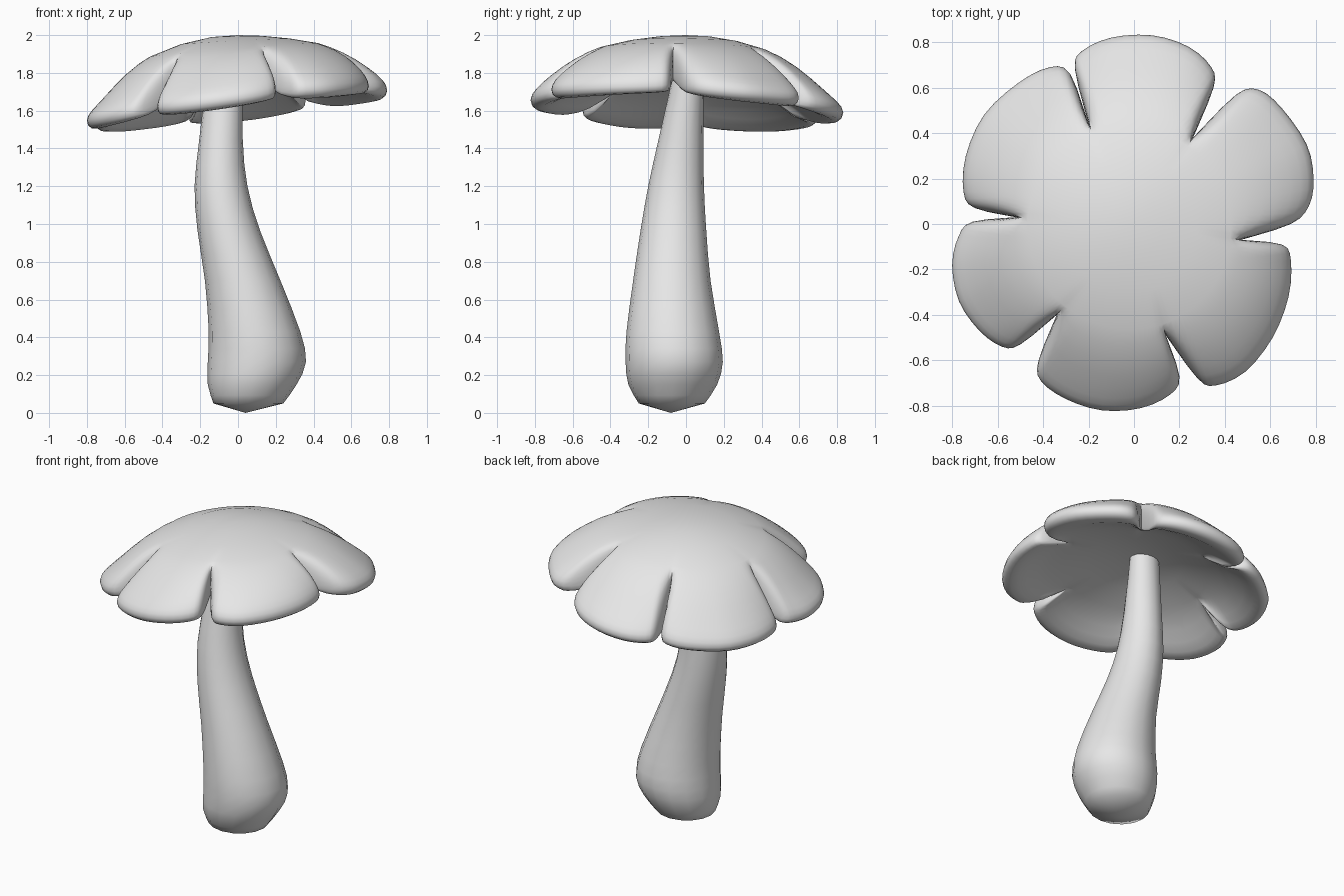
import bpy
import math
from mathutils import Vector

cube = bpy.data.objects.get("Cube")
if cube:
    bpy.data.objects.remove(cube, do_unlink=True)

# One plain material
grey = bpy.data.materials.new("plain grey")
grey.use_nodes = True
colour = (0.8, 0.8, 0.8, 1)
grey.diffuse_color = colour
grey.node_tree.nodes["Principled BSDF"].inputs["Base Color"].default_value = colour


def smooth_path(points, steps):
    """Catmull-Rom curve through points of any dimension."""
    points = [Vector(p) for p in points]
    ends = [points[0]] + points + [points[-1]]
    path = []
    for a, b, c, d in zip(ends, ends[1:], ends[2:], ends[3:]):
        for i in range(steps):
            t = i / steps
            path.append(b + (c - a) * (t / 2)
                        + (a * 2 - b * 5 + c * 4 - d) * (t * t / 2)
                        + (b * 3 - a - c * 3 + d) * (t ** 3 / 2))
    return path + [points[-1]]


def skin(name, rings, first, last, sharp):
    """Bridge closed rings into a solid, with a pole at either end."""
    count = len(rings[0])
    verts = [first] + [v for ring in rings for v in ring] + [last]
    end = len(verts) - 1
    faces = []
    for i in range(count):
        j = (i + 1) % count
        faces.append((0, 1 + j, 1 + i))
        for k in range(len(rings) - 1):
            low = 1 + k * count
            high = low + count
            faces.append((low + i, low + j, high + j, high + i))
        top = end - count
        faces.append((top + i, top + j, end))
    mesh = bpy.data.meshes.new(name)
    mesh.from_pydata(verts, [], faces)
    mesh.materials.append(grey)
    obj = bpy.data.objects.new(name, mesh)
    bpy.context.collection.objects.link(obj)
    bpy.ops.object.select_all(action="DESELECT")
    obj.select_set(True)
    bpy.context.view_layer.objects.active = obj
    bpy.ops.object.shade_smooth_by_angle(angle=math.radians(sharp))


# Stem: height, then the left/right and front/back limits of each section
stem_sections = [
    (.05, -.13, .24, -.25, .10),
    (.15, -.16, .31, -.305, .165),
    (.27, -.16, .36, -.32, .195),
    (.43, -.155, .33, -.315, .175),
    (.7, -.175, .225, -.28, .13),
    (.97, -.215, .115, -.24, .107),
    (1.2, -.23, .05, -.2, .095),
    (1.45, -.205, .025, -.145, .092),
    (1.85, -.16, .025, -.055, .095),
]


def stem_ring(section, sides=16):
    z, x0, x1, y0, y1 = section
    ring = []
    for i in range(sides):
        a = math.tau * i / sides
        ring.append(((x0 + x1) / 2 + (x1 - x0) / 2 * math.cos(a),
                     (y0 + y1) / 2 + (y1 - y0) / 2 * math.sin(a), z))
    return ring


skin("stem", [stem_ring(s) for s in smooth_path(stem_sections, 2)],
     (.04, -.08, 0), (-.065, .02, 1.86), 60)

# Cap petals in hundredths, anticlockwise; each begins at the notch before it
petals = [
    [(47, -7), (69, 0), (77, 8), (79, 20), (76, 35), (65, 51), (55, 59), (45, 57)],
    [(26, 38), (35, 60), (34, 69), (24, 78), (8, 83), (-10, 82), (-23, 76), (-26, 68)],
    [(-20, 44), (-28, 66), (-37, 69), (-51, 62), (-66, 48), (-74, 30), (-75, 14), (-70, 7)],
    [(-52, 3), (-71, 1), (-77, -5), (-80, -18), (-77, -34), (-68, -47), (-58, -54), (-50, -53)],
    [(-34, -40), (-42, -60), (-41, -69), (-30, -77), (-14, -82), (3, -81), (16, -75), (20, -67)],
    [(14, -49), (28, -68), (36, -71), (49, -65), (61, -50), (68, -32), (69, -16), (65, -9)],
]

outer, inner, bulge = [], [], []
for petal, following in zip(petals, petals[1:] + petals[:1]):
    edge = [p / 100 for p in smooth_path(petal + following[:1], 3)]
    start, finish = edge[0], edge[-1]
    turn = (math.atan2(finish.y, finish.x) - math.atan2(start.y, start.x)) % math.tau
    for i, point in enumerate(edge[:-1]):
        t = i / (len(edge) - 1)
        angle = math.atan2(start.y, start.x) + turn * t
        radius = .9 * (start.length * (1 - t) + finish.length * t)
        outer.append(point)
        inner.append(Vector((math.cos(angle), math.sin(angle))) * radius)
        bulge.append(math.sin(math.pi * t))


def lean(p):
    """How far the cap tips down here: fullest at the back left."""
    return .1 * math.cos(math.atan2(p.y, p.x) - math.radians(157))


def cap_height(p):
    """Middle of the domed cap."""
    return 1.9 - (.245 + lean(p)) * (p.length / .8) ** 2


def cap_ring(s, side):
    """Ring on one side of the cap; s runs from the notches to the rim."""
    thick = (.1 - .025 * s) * math.sqrt(max(0, 1 - s ** 6))
    ring = []
    for a, b, swell in zip(inner, outer, bulge):
        p = a.lerp(b, s)
        # Petal edges curl down towards a rim that dips at each tip
        curl = s ** 3 * min(1, .2 + (b - a).length / .3)
        rim = 1.655 - lean(b) - .03 * swell
        z = cap_height(p) * (1 - curl) + rim * curl
        ring.append((p.x, p.y, z + side * thick))
    return ring


def core_ring(k, side):
    return [(p.x * k, p.y * k, cap_height(p * k) + side * .1) for p in inner]


spread = [0, .2, .4, .58, .73, .85, .93, .98]
under = [core_ring(k, -1) for k in (.3, .65)] + [cap_ring(s, -1) for s in spread]
above = [core_ring(k, 1) for k in (.3, .65)] + [cap_ring(s, 1) for s in spread]
skin("petalled_cap", under + [cap_ring(1, 0)] + above[::-1],
     (0, 0, 1.8), (0, 0, 2), 80)
